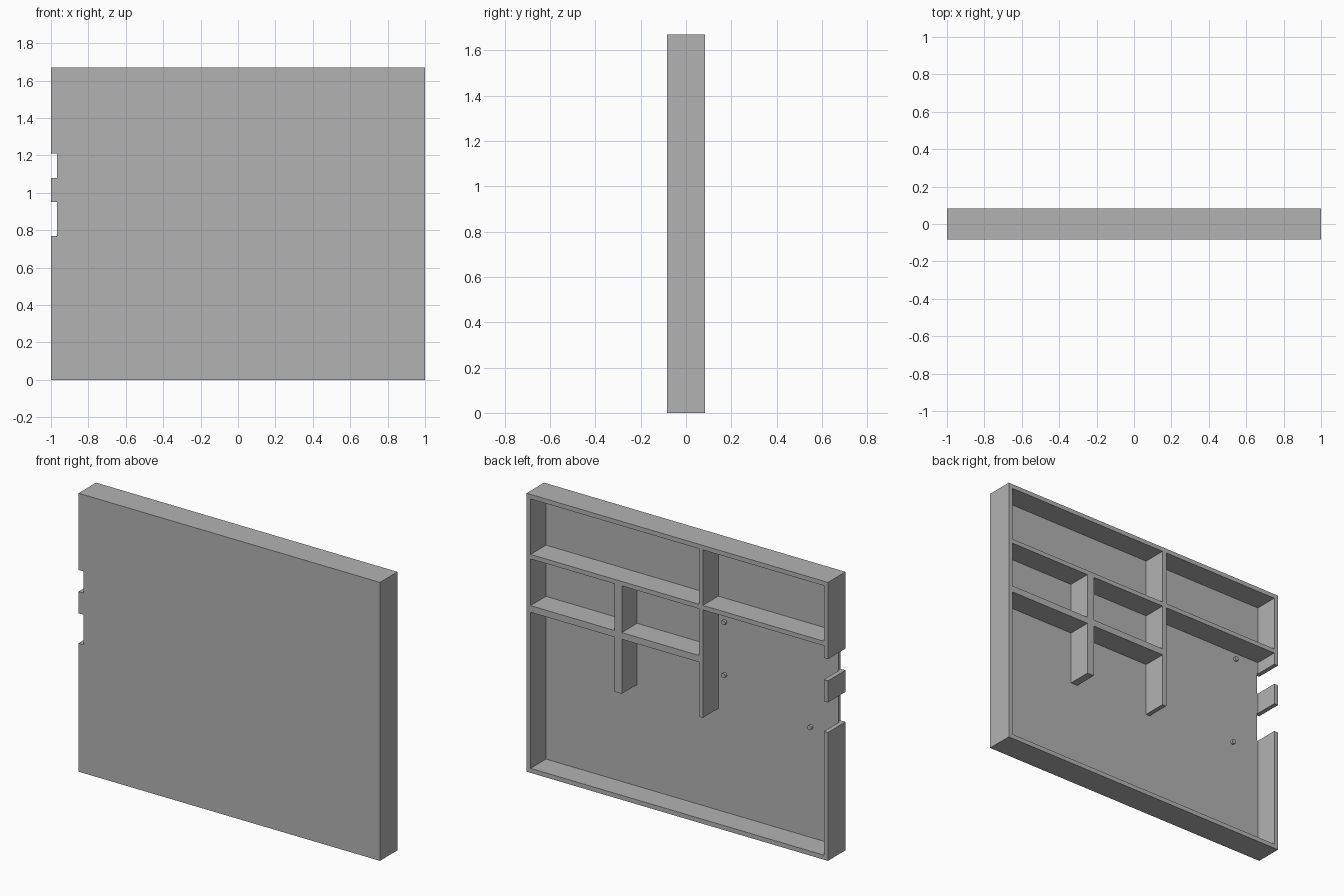
import bpy
import bmesh
from mathutils import Matrix, Vector

default = bpy.data.objects.get("Cube")
if default:
    bpy.data.objects.remove(default, do_unlink=True)

W, H, D = 1.0, 1.67, 0.083      # half width, height, half depth
WALL = 0.027
FLOOR = -D + 0.02               # inner face of the front panel

grey = bpy.data.materials.new("plain grey")
grey.use_nodes = True
colour = (0.45, 0.45, 0.45, 1)
grey.diffuse_color = colour
grey.node_tree.nodes["Principled BSDF"].inputs["Base Color"].default_value = colour


def add_object(name, bm):
    mesh = bpy.data.meshes.new(name)
    bm.to_mesh(mesh)
    bm.free()
    mesh.materials.append(grey)
    obj = bpy.data.objects.new(name, mesh)
    bpy.context.collection.objects.link(obj)
    return obj


def box(name, x, y, z):
    """Box from (low, high) ranges on each axis."""
    bm = bmesh.new()
    bmesh.ops.create_cube(bm, size=1)
    ranges = (x, y, z)
    size = Vector([b - a for a, b in ranges])
    centre = Vector([(a + b) / 2 for a, b in ranges])
    for v in bm.verts:
        v.co = v.co * size + centre
    return add_object(name, bm)


def combine(target, tool, operation):
    mod = target.modifiers.new(tool.name, "BOOLEAN")
    mod.operation, mod.solver, mod.object = operation, "EXACT", tool
    bpy.context.view_layer.objects.active = target
    bpy.ops.object.modifier_apply(modifier=mod.name)
    bpy.data.objects.remove(tool, do_unlink=True)


# Shallow tray, open at the back
tray = box("tray", (-W, W), (-D, D), (0, H))
combine(tray, box("cavity", (-W + WALL, W - WALL), (FLOOR, D + 0.1),
                  (WALL, H - WALL)), "DIFFERENCE")

# Shelves and upright dividers, sunk a little into the walls they meet
ribs = {
    "long_shelf": ((-W + 0.01, W - 0.01), (1.283, 1.31)),
    "main_divider": ((-0.17, -0.143), (0.636, H - 0.01)),
    "short_shelf": ((-0.155, W - 0.01), (0.963, 1.003)),
    "short_divider": ((0.368, 0.415), (0.636, 1.295)),
}
for name, (x, z) in ribs.items():
    combine(tray, box(name, x, (FLOOR - 0.01, D), z), "UNION")

# Socket openings through the side wall
for z in ((0.77, 0.95), (1.08, 1.21)):
    combine(tray, box("socket_cutter", (-W - 0.1, -0.967), (-0.2, 0.2), z), "DIFFERENCE")

# Small round mounting pegs on the inside of the panel
PEG_R, PEG_H = 0.014, 0.016
to_back = Matrix.Rotation(1.5707963, 4, "X")
for i, (x, z) in enumerate(((-0.213, 1.167), (-0.213, 0.85), (-0.806, 1.243), (-0.785, 0.69))):
    bm = bmesh.new()
    bmesh.ops.create_cone(bm, cap_ends=True, segments=24, radius1=PEG_R,
                          radius2=PEG_R, depth=PEG_H, matrix=to_back)
    bmesh.ops.translate(bm, verts=bm.verts, vec=(x, FLOOR + PEG_H / 2 - 0.001, z))
    peg = add_object(f"mounting_peg_{i + 1}", bm)
    for p in peg.data.polygons:
        p.use_smooth = len(p.vertices) == 4
    for e in peg.data.edges:
        a, b = (peg.data.vertices[v].co for v in e.vertices)
        e.use_edge_sharp = abs(a.y - b.y) < 0.001
